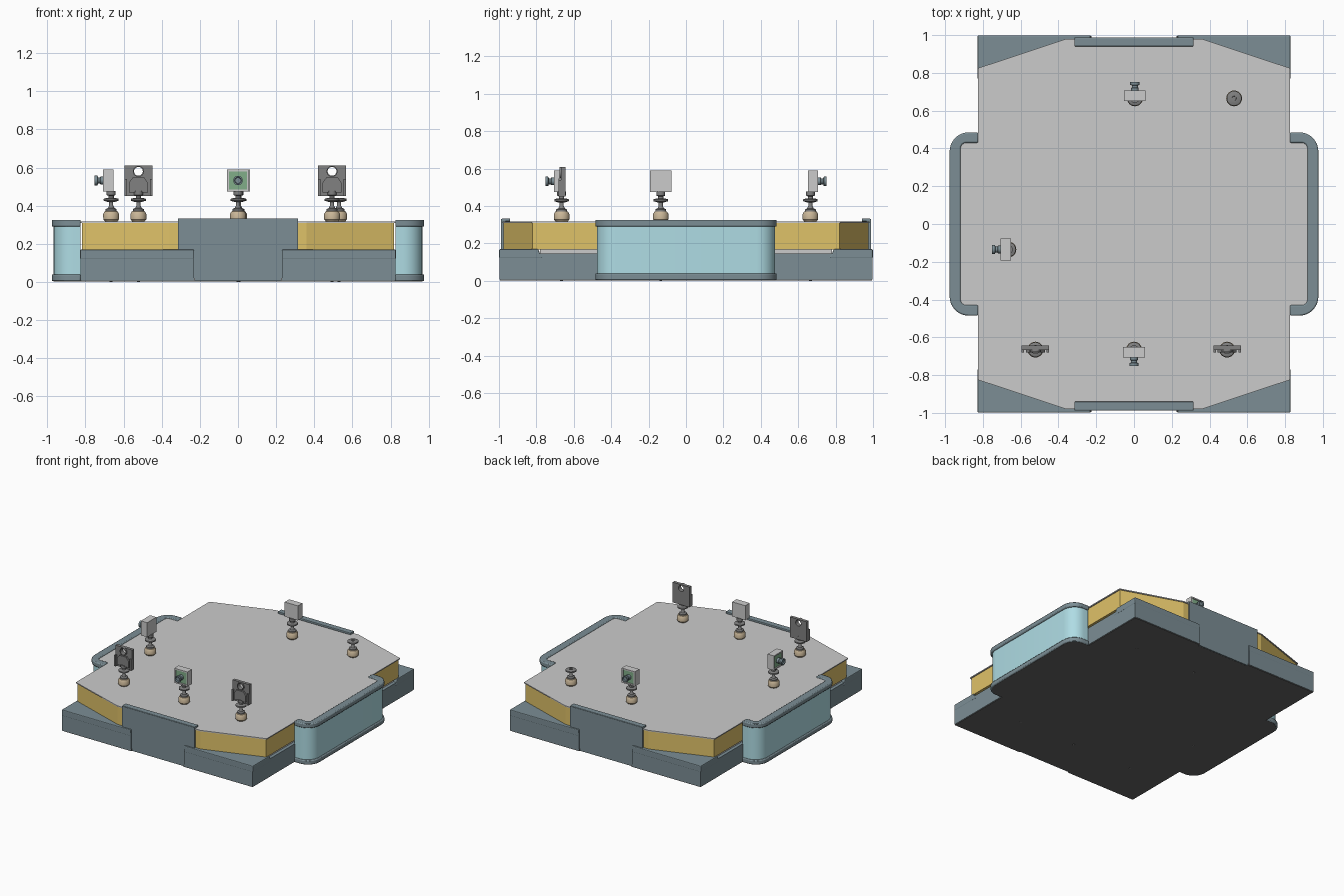
import bpy, bmesh
from math import sin, cos, pi, radians
from mathutils import Matrix, Vector

if "Cube" in bpy.data.objects:
    bpy.data.objects.remove(bpy.data.objects["Cube"])


def material(name, r, g, b):
    m = bpy.data.materials.new(name)
    m.diffuse_color = (r, g, b, 1)
    m.use_nodes = True
    m.node_tree.nodes["Principled BSDF"].inputs["Base Color"].default_value = m.diffuse_color
    return m


SLATE = material("slate", .20, .27, .30)
YELLOW = material("yellow", .74, .54, .14)
BLUE = material("pale_blue", .43, .72, .78)
TAN = material("tan", .60, .48, .32)
DARK = material("dark_grey", .13, .13, .13)
STEEL = material("mid_grey", .22, .22, .22)
GREEN = material("board_green", .22, .42, .25)
WHITE = material("white", .95, .95, .95)


def finish(name, bm, mat=None, M=None, bevel=0, smooth=False):
    if M:
        bm.transform(M)
    bmesh.ops.recalc_face_normals(bm, faces=bm.faces)
    me = bpy.data.meshes.new(name)
    bm.to_mesh(me)
    bm.free()
    ob = bpy.data.objects.new(name, me)
    bpy.context.collection.objects.link(ob)
    if mat:
        me.materials.append(mat)
    if bevel:
        b = ob.modifiers.new("bevel", 'BEVEL')
        b.width, b.segments, b.limit_method = bevel, 2, 'ANGLE'
    if smooth:
        bpy.ops.object.select_all(action='DESELECT')
        ob.select_set(True)
        bpy.context.view_layer.objects.active = ob
        bpy.ops.object.shade_smooth_by_angle(angle=radians(35))
    return ob


def prism(name, pts, z0, z1, mat=None, M=None, **kw):
    bm = bmesh.new()
    f = bm.faces.new([bm.verts.new((x, y, z0)) for x, y in pts])
    ext = bmesh.ops.extrude_face_region(bm, geom=[f])
    vs = [v for v in ext["geom"] if isinstance(v, bmesh.types.BMVert)]
    bmesh.ops.translate(bm, verts=vs, vec=(0, 0, z1 - z0))
    if not any(f.normal.z < -.9 for f in bm.faces) and not f.is_valid:
        bm.faces.new([v for v in bm.verts if v.co.z == z0])
    return finish(name, bm, mat, M, **kw)


def box(name, lo, hi, mat=None, M=None, **kw):
    pts = [(lo[0], lo[1]), (hi[0], lo[1]), (hi[0], hi[1]), (lo[0], hi[1])]
    return prism(name, pts, lo[2], hi[2], mat, M, **kw)


def lathe(name, prof, mat=None, M=None, n=24):
    bm = bmesh.new()
    rings = [[bm.verts.new((r * cos(2 * pi * i / n), r * sin(2 * pi * i / n), z)) for i in range(n)]
             for r, z in prof]
    for a, b in zip(rings, rings[1:]):
        for i in range(n):
            bm.faces.new((a[i], a[(i + 1) % n], b[(i + 1) % n], b[i]))
    bm.faces.new(rings[0])
    bm.faces.new(rings[-1])
    return finish(name, bm, mat, M, smooth=True)


def four_way(quarter):
    """Outline of the +x +y quarter, mirrored round all four quarters."""
    r = quarter + [(x, -y) for x, y in reversed(quarter)]
    return r + [(-x, y) for x, y in reversed(r)]


def arc(cx, cy, r, n=8):
    return [(cx + r * cos(pi / 2 * (1 - i / n)), cy + r * sin(pi / 2 * (1 - i / n))) for i in range(n + 1)]


def u_shape(s, out, inn):
    """U-shaped side loop between an outer and an inner line."""
    o = [(.825, out[1])] + arc(out[0] - .1, out[1] - .1, .1)
    i = [(.825, inn[1])] + arc(inn[0] - .03, inn[1] - .03, .03, 4)
    o += [(x, -y) for x, y in reversed(o)]
    i += [(x, -y) for x, y in reversed(i)]
    return [(s * x, y) for x, y in o + i[::-1]]


# Lower tray with bumper notches, raised corners and dark underside
prism("base_tray", four_way([(.23, .984), (.23, .998), (.826, .998)]), .008, .145, SLATE)
bulge = [(.823, .478)] + arc(.868, .378, .1)
prism("underside_plate", four_way([(.225, .98), (.225, .995), (.823, .995)] + bulge), .003, .02, DARK)
for s in (-1, 1):
    prof = [(.76, .12), (.78, .145), (.79, .17), (.999, .17), (.999, .12)]
    for t in (-1, 1):
        # profile in y,z run along x
        M = Matrix(((0, 0, s, 0), (t, 0, 0, 0), (0, 1, 0, 0), (0, 0, 0, 1)))
        prism("corner_bumper", prof, .23, .828, SLATE, M, bevel=.006)
box("inner_core", (-.80, -.78, .14), (.80, .78, .18), WHITE)

# Upper body and deck
prism("upper_body", four_way([(.36, .975), (.818, .82)]), .168, .312, YELLOW)
prism("top_deck", four_way([(.36, .98), (.826, .825), (.826, .435), (.925, .435)]), .31, .318)

# Front and rear bumper panels with folded lips
for s, nm in ((-1, "front"), (1, "rear")):
    M = Matrix.Diagonal((1, s, 1, 1))
    box(nm + "_panel", (-.315, .965, .004), (.315, .988, .33), SLATE, M)
    box(nm + "_panel_lip", (-.315, .94, .318), (.315, .985, .334), SLATE, M, bevel=.004)

# Curved side guards with rims
for s, nm in ((-1, "left"), (1, "right")):
    prism(nm + "_guard", u_shape(s, (.966, .477), (.93, .44)), .03, .30, BLUE, smooth=True)
    for z0, z1, e in ((.004, .04, "bottom"), (.29, .326, "top")):
        prism(f"{nm}_guard_{e}_rim", u_shape(s, (.976, .485), (.918, .43)), z0, z1, SLATE,
              bevel=.007, smooth=True)

# Ball mount stands
FRONT = Matrix.Rotation(pi / 2, 4, 'X')   # local z becomes -y


def place(x, y, turn=0):
    return Matrix.Translation((x, y, 0)) @ Matrix.Rotation(radians(turn), 4, 'Z')


def stand(M, stem=True):
    lathe("mount_ball", [(.031, .316), (.041, .328), (.042, .356), (.034, .37), (.024, .374)], TAN, M)
    lathe("mount_neck", [(.029, .37), (.029, .382), (.017, .388), (.011, .40), (.011, .428)], STEEL, M)
    lathe("mount_disc", [(.02, .42), (.039, .426), (.039, .436), (.022, .441), (.012, .441), (.011, .434)],
          STEEL, M)
    lathe("underside_screw", [(.008, 0), (.008, .005)], STEEL, M, 12)
    if stem:
        lathe("mount_stem", [(.014, .43), (.014, .452), (.024, .456), (.024, .478)], STEEL, M, 16)


def camera(M):
    stand(M)
    c = .532
    box("camera_body", (-.057, -.032, c - .057), (.057, .013, c + .057), None, M)
    for a in range(4):
        R = M @ Matrix.Translation((0, 0, c)) @ Matrix.Rotation(a * pi / 2, 4, 'Y')
        box("camera_frame", (-.057, -.042, .047), (.057, -.031, .057), None, R)
    box("camera_board", (-.046, -.036, c - .046), (.046, -.03, c + .046), GREEN, M)
    L = M @ Matrix.Translation((0, 0, c)) @ FRONT
    lathe("camera_lens", [(.02, .03), (.02, .055), (.016, .058), (.016, .068), (.025, .072), (.025, .086),
                          (.018, .086), (.015, .078)], SLATE, L)


def plate_sensor(M):
    stand(M)
    p = box("sensor_plate", (-.073, -.002, .452), (.073, .022, .61), STEEL, M)
    block = [(-.05, .47), (.05, .47), (.05, .52), (.03, .548), (-.03, .548), (-.05, .52)]
    prism("sensor_block", block, 0, .016, STEEL, M @ FRONT)
    for s in (-1, 1):
        x = sorted((s * .060, s * .073))
        box("sensor_flange", (x[0], -.016, .452), (x[1], 0, .54), STEEL, M)
    H = M @ Matrix.Translation((0, 0, .58)) @ FRONT
    cut = lathe("hole_cutter", [(.023, -.06), (.023, .06)], None, H)
    cut.hide_render = True
    cut.hide_set(True)
    b = p.modifiers.new("hole", 'BOOLEAN')
    b.operation, b.object, b.solver = 'DIFFERENCE', cut, 'EXACT'
    # Raised ring round the hole
    bm = bmesh.new()
    n, prof = 24, [(.023, 0), (.023, .012), (.029, .012), (.029, 0)]
    v = [[bm.verts.new((r * cos(2 * pi * i / n), r * sin(2 * pi * i / n), z)) for r, z in prof] for i in range(n)]
    for i in range(n):
        for j in range(4):
            k, l = (i + 1) % n, (j + 1) % 4
            bm.faces.new((v[i][j], v[k][j], v[k][l], v[i][l]))
    finish("sensor_hole_ring", bm, STEEL, H, smooth=True)


camera(place(0, -.665))
camera(place(.005, .665, 180))
camera(place(-.665, -.135, -90))
plate_sensor(place(-.522, -.665))
plate_sensor(place(.493, -.665))
stand(place(.53, .665), stem=False)
